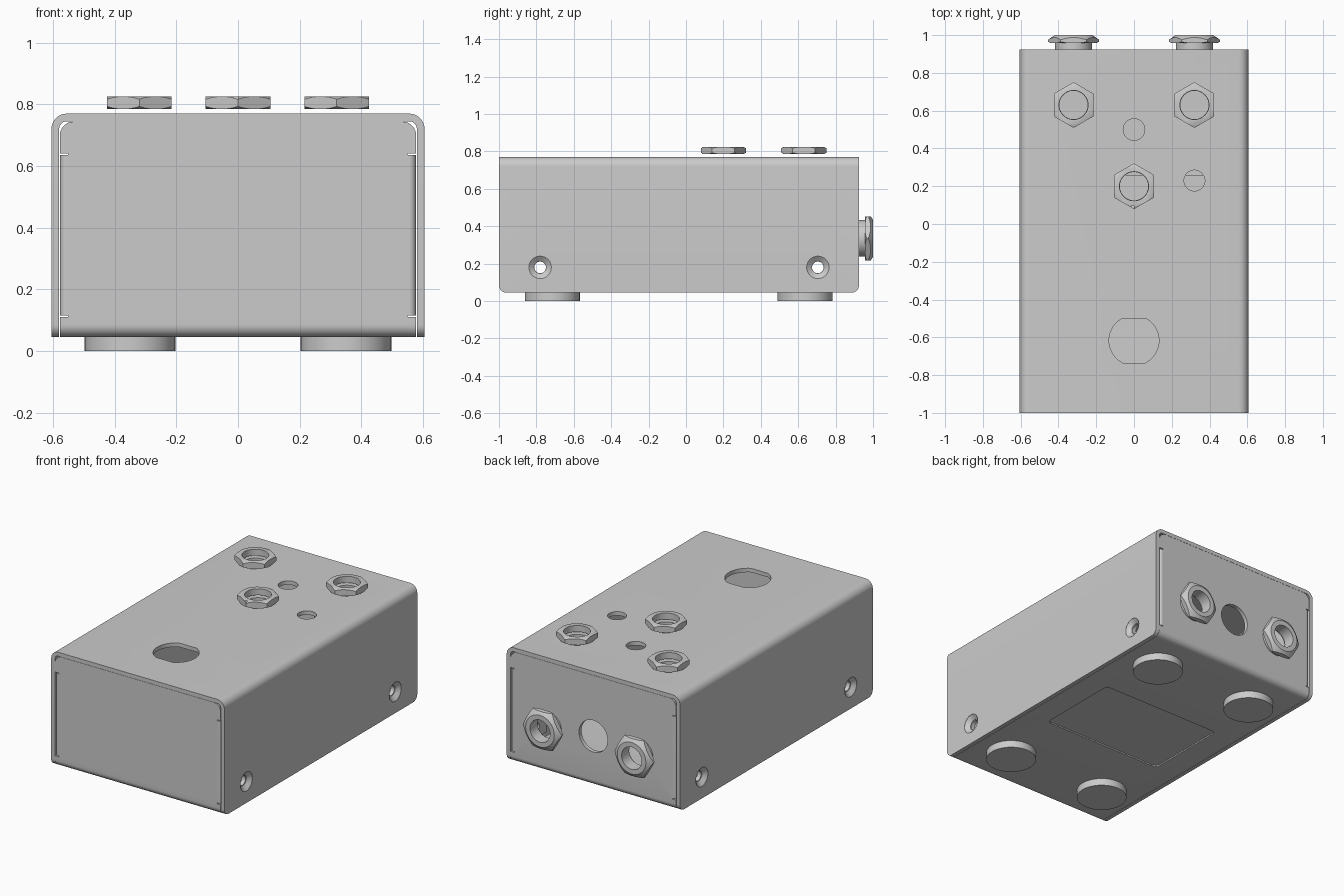
import bpy, bmesh, math

if "Cube" in bpy.data.objects:
    bpy.data.objects.remove(bpy.data.objects["Cube"])


def place(axis, u, v, w):
    return {'x': (w, u, v), 'y': (u, w, v), 'z': (u, v, w)}[axis]


def loft(name, rings, axis):
    """Closed solid from stacked rings, each ring being (2D points, position along axis)."""
    bm = bmesh.new()
    loops = [[bm.verts.new(place(axis, u, v, w)) for u, v in pts] for pts, w in rings]
    n = len(loops[0])
    for a, b in zip(loops, loops[1:]):
        for i in range(n):
            bm.faces.new((a[i], a[(i + 1) % n], b[(i + 1) % n], b[i]))
    bm.faces.new(loops[0])
    bm.faces.new(loops[-1])
    bmesh.ops.recalc_face_normals(bm, faces=bm.faces)
    mesh = bpy.data.meshes.new(name)
    bm.to_mesh(mesh)
    bm.free()
    ob = bpy.data.objects.new(name, mesh)
    bpy.context.collection.objects.link(ob)
    return ob


def prism(name, pts, axis, a, b):
    return loft(name, [(pts, a), (pts, b)], axis)


def circle(u, v, r, n=48, start=0.0):
    return [(u + r * math.cos(start + 2 * math.pi * i / n),
             v + r * math.sin(start + 2 * math.pi * i / n)) for i in range(n)]


def lathe(name, u, v, profile, axis):
    return loft(name, [(circle(u, v, r), w) for r, w in profile], axis)


def roundrect(u0, u1, v0, v1, bl=0, br=0, tr=0, tl=0, n=8):
    pts = []
    corners = [(u0, v0, 1, 1, bl, 180), (u1, v0, -1, 1, br, 270),
               (u1, v1, -1, -1, tr, 0), (u0, v1, 1, -1, tl, 90)]
    for u, v, su, sv, r, a0 in corners:
        if r == 0:
            pts.append((u, v))
            continue
        for i in range(n + 1):
            a = math.radians(a0 + 90 * i / n)
            pts.append((u + su * r + r * math.cos(a), v + sv * r + r * math.sin(a)))
    return pts


def combine(ob, tool, op='DIFFERENCE'):
    mod = ob.modifiers.new('bool', 'BOOLEAN')
    mod.operation, mod.object, mod.solver = op, tool, 'EXACT'
    dg = bpy.context.evaluated_depsgraph_get()
    mesh = bpy.data.meshes.new_from_object(ob.evaluated_get(dg))
    ob.modifiers.clear()
    ob.data = mesh
    bpy.data.objects.remove(tool)


def nut(name, u, v, radius, start, profile, bore, axis):
    w0, w1 = profile[0][1], profile[-1][1]
    ob = prism(name, circle(u, v, radius, 6, start), axis, w0 - 0.02, w1 + 0.02)
    combine(ob, lathe('chamfer', u, v, profile, axis), 'INTERSECT')
    combine(ob, prism('bore', circle(u, v, bore), axis, w0 - 0.1, w1 + 0.1))


Z0, Z1, Y0, Y1, T = 0.045, 0.77, -1.0, 0.925, 0.025
SCREWS = [(-0.78, 0.18), (0.705, 0.18)]
TOP_NUTS = [(-0.32, 0.63), (0.32, 0.63), (0, 0.2)]

# Top cover: folded sheet with a top and two sides
cover = prism('top_cover', roundrect(-0.605, 0.605, 0, Z1, tr=0.05, tl=0.05), 'y', -1.1, 1.1)
combine(cover, prism('c', roundrect(-0.58, 0.58, -0.1, Z1 - T, tr=0.025, tl=0.025), 'y', -1.2, 1.2))
combine(cover, prism('c', roundrect(Y0, Y1, Z0, 1, bl=0.04, br=0.04), 'x', -1, 1), 'INTERSECT')
for x, y, r in [(x, y, 0.075) for x, y in TOP_NUTS] + [(0, 0.5, 0.057), (0.32, 0.23, 0.055)]:
    combine(cover, prism('c', circle(x, y, r), 'z', 0.7, 0.9))

# Double-flat footswitch hole
switch = [(x, max(-0.735, min(-0.5, y))) for x, y in circle(0, -0.617, 0.132, 64)]
sw = prism('c', circle(0, -0.617, 0.132, 64), 'z', 0.7, 0.9)
combine(sw, prism('c', roundrect(-0.3, 0.3, -0.735, -0.5), 'z', 0.6, 1), 'INTERSECT')
combine(cover, sw)

# Countersunk screw holes in the sides
for y, z in SCREWS:
    for s in (-1, 1):
        combine(cover, lathe('c', y, z, [(0.032, s * 0.5), (0.032, s * 0.582),
                                         (0.06, s * 0.604), (0.06, s * 0.65)], 'x'))

# Base: folded sheet with a bottom, front and back
base = prism('base_tray', roundrect(Y0, Y1, Z0, Z1 - T - 0.001, bl=0.04, br=0.04), 'x', -0.7, 0.7)
combine(base, prism('c', roundrect(Y0 + T, Y1 - T, Z0 + T, 1, bl=0.015, br=0.015), 'x', -0.8, 0.8))
combine(base, prism('c', roundrect(-0.578, 0.578, -0.1, Z1 - T - 0.001, tr=0.045, tl=0.045),
                    'y', -1.2, 1.2), 'INTERSECT')

# Shallow pressed panel underneath
combine(base, prism('c', roundrect(-0.42, 0.42, -0.295, 0.25, 0.03, 0.03, 0.03, 0.03), 'z', 0, 0.053))
combine(base, prism('c', roundrect(-0.43, 0.43, -0.305, 0.26, 0.03, 0.03, 0.03, 0.03),
                    'z', 0.06, 0.085), 'UNION')

# Back panel holes: two sockets and a power inlet
for x, z, r in [(-0.32, 0.335, 0.09), (0.32, 0.335, 0.09), (0, 0.36, 0.1)]:
    combine(base, prism('c', circle(x, z, r), 'y', 0.8, 1.1))

# Notches in the panels, filled by flanges that bend back along the sides
for s, side in ((-1, 'left'), (1, 'right')):
    for end, (y, z) in zip(('front', 'back'), SCREWS):
        ye = Y0 if end == 'front' else Y1
        x0, x1 = sorted((s * 0.552, s * 0.65))
        combine(base, prism('c', roundrect(x0, x1, ye - 0.05, ye + 0.05), 'z', 0.11, 0.64))
        x0, x1 = sorted((s * 0.552, s * 0.577))
        y0, y1 = (Y0, -0.68) if end == 'front' else (0.605, Y1)
        key = ('b' if end == 'front' else 't') + side[0]
        flange = prism(f'{end}_{side}_flange', roundrect(x0, x1, y0, y1, **{key: 0.022}),
                       'z', 0.115, 0.635)
        combine(flange, prism('c', circle(y, z, 0.031), 'x', s * 0.5, s * 0.65))

# Hex nuts hovering just above the top
for i, (x, y) in enumerate(TOP_NUTS):
    nut(f'top_nut_{i + 1}', x, y, 0.121, math.pi / 2,
        [(0.106, 0.785), (0.122, 0.794), (0.122, 0.816), (0.106, 0.825)], 0.077, 'z')

# Back sockets: threaded barrel and hex nut
for s, side in ((-1, 'left'), (1, 'right')):
    x, z = s * 0.32, 0.335
    barrel = prism(f'{side}_socket_barrel', circle(x, z, 0.098), 'y', Y1 - 0.001, 0.96)
    combine(barrel, prism('c', circle(x, z, 0.07), 'y', 0.8, 1.1))
    nut(f'{side}_socket_nut', x, z, 0.136, 0,
        [(0.12, 0.957), (0.137, 0.966), (0.137, 0.974), (0.1, 1.0)], 0.07, 'y')

# Four round feet
for x in (-0.35, 0.35):
    for y in (-0.715, 0.637):
        prism(f"{'front' if y < 0 else 'back'}_{'left' if x < 0 else 'right'}_foot",
              circle(x, y, 0.147), 'z', 0, Z0 + 0.001)

# Smooth the rounded faces, keep edges sharp
for ob in bpy.context.scene.objects:
    ob.select_set(True)
    bpy.context.view_layer.objects.active = ob
bpy.ops.object.shade_smooth_by_angle(angle=math.radians(30))
